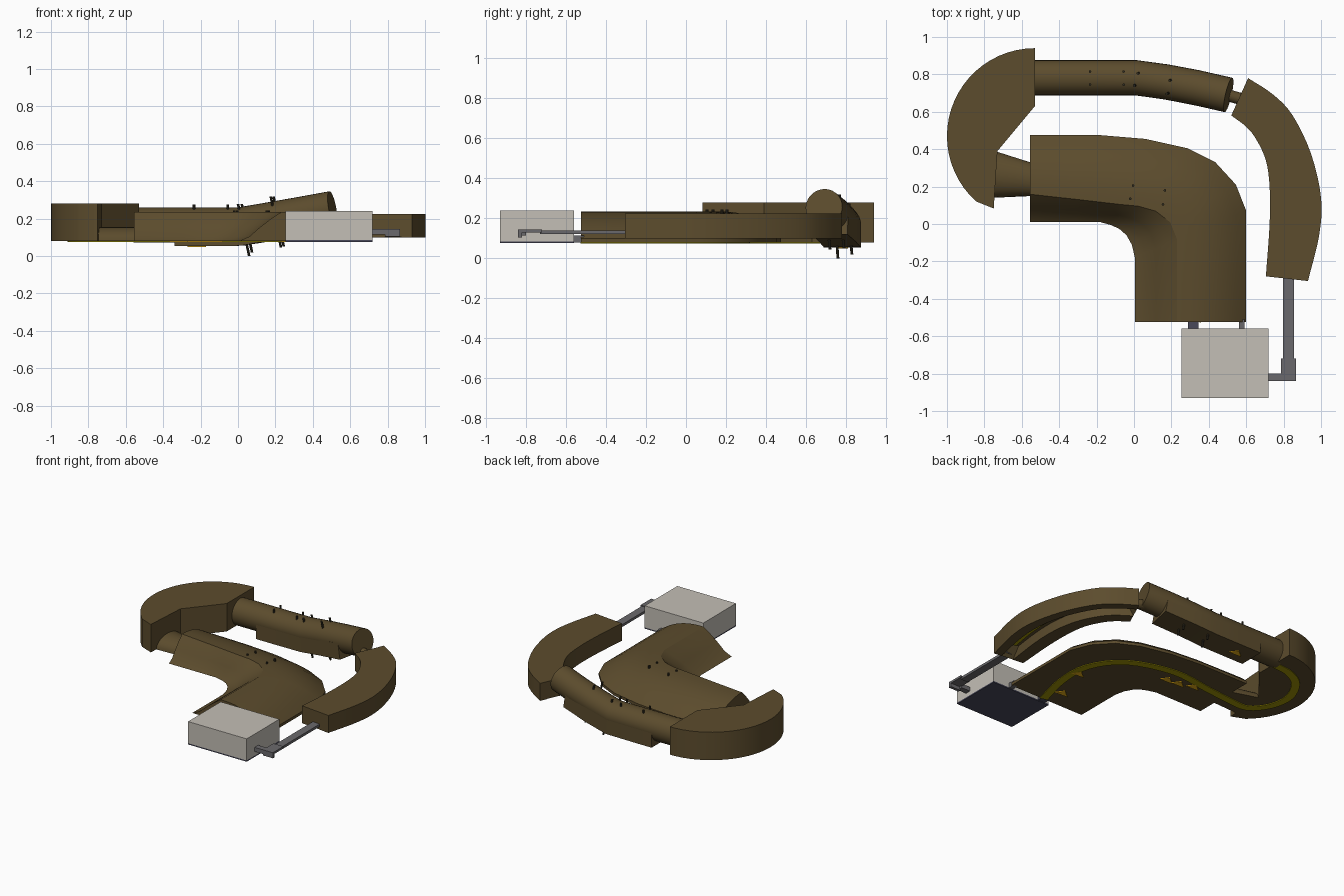
import bpy, bmesh, math
from mathutils import Vector

if "Cube" in bpy.data.objects:
    bpy.data.objects.remove(bpy.data.objects["Cube"])


def material(name, rgb):
    lin = [((c / 255 + 0.055) / 1.055) ** 2.4 if c > 10 else c / 3295 for c in rgb]
    m = bpy.data.materials.new(name)
    m.diffuse_color = (*lin, 1)
    m.use_nodes = True
    m.node_tree.nodes["Principled BSDF"].inputs["Base Color"].default_value = m.diffuse_color
    return m


BROWN = material("brown", (92, 76, 45))
PIN = material("dark_pin", (50, 46, 34))
OLIVE = material("olive_yellow", (160, 148, 5))
ORANGE = material("orange_yellow", (245, 185, 25))
PALE = material("pale_grey", (196, 191, 182))
NAVY = material("navy_grey", (72, 72, 90))
GREY = material("mid_grey", (106, 105, 108))


def loft(name, rings, mat, smooth=True):
    """Skin closed rings of points and cap both ends."""
    bm = bmesh.new()
    vs = [[bm.verts.new(p) for p in r] for r in rings]
    n = len(vs[0])
    for a, b in zip(vs, vs[1:]):
        for i in range(n):
            j = (i + 1) % n
            bm.faces.new((a[i], a[j], b[j], b[i]))
    bm.faces.new(vs[0])
    bm.faces.new(vs[-1][::-1])
    bmesh.ops.recalc_face_normals(bm, faces=bm.faces)
    me = bpy.data.meshes.new(name)
    bm.to_mesh(me)
    bm.free()
    me.materials.append(mat)
    ob = bpy.data.objects.new(name, me)
    bpy.context.collection.objects.link(ob)
    if smooth:
        bpy.ops.object.select_all(action='DESELECT')
        ob.select_set(True)
        bpy.context.view_layer.objects.active = ob
        bpy.ops.object.shade_smooth_by_angle(angle=math.radians(32))
    return ob


def prism(name, outline, z0, z1, mat, smooth=False):
    return loft(name, [[(x, y, z) for x, y in outline] for z in (z0, z1)], mat, smooth)


def box(name, x0, x1, y0, y1, z0, z1, mat):
    return prism(name, [(x0, y0), (x1, y0), (x1, y1), (x0, y1)], z0, z1, mat)


def sweep(name, path, shape, mat):
    """Sweep a (side, up) shape along a 3D path."""
    path = [Vector(p) for p in path]
    rings = []
    for i, p in enumerate(path):
        d = (path[min(i + 1, len(path) - 1)] - path[max(i - 1, 0)]).normalized()
        side = d.cross(Vector((0, 0, 1))).normalized()
        up = side.cross(d)
        rings.append([p + side * s + up * u for s, u in shape])
    return loft(name, rings, mat)


def circle(r, n):
    return [(r * math.cos(2 * math.pi * i / n), r * math.sin(2 * math.pi * i / n)) for i in range(n)]


def curve(pts, k=4):
    """Catmull-Rom points through pts."""
    p = [Vector(q) for q in pts]
    p = [2 * p[0] - p[1]] + p + [2 * p[-1] - p[-2]]
    out = []
    for i in range(1, len(p) - 2):
        a, b, c, d = p[i - 1:i + 3]
        for s in range(k):
            t = s / k
            out.append(0.5 * (2 * b + (c - a) * t + (2 * a - 5 * b + 4 * c - d) * t * t
                              + (3 * b - a - 3 * c + d) * t ** 3))
    return out + [p[-2]]


# Main bent body: sloped inner side, crest line, rounded outer side
inner = [(-.555, .01), (-.3, .01), (-.18, .01), (-.125, -.005), (-.08, -.025),
         (-.04, -.06), (-.012, -.11), (.005, -.18), (.005, -.525)]
outer = [(-.555, .475), (-.3, .475), (-.18, .475), (.06, .455), (.285, .405),
         (.435, .33), (.545, .21), (.6, .07), (.6, -.525)]
crest = [.32, .26, .23, .24, .28, .33, .37, .38, .38]
rings = []
for a, b, c in zip(inner, outer, crest):
    a, b = Vector(a), Vector(b)
    prof = [(0, .08), (c * .25, .105), (c * .5, .155), (c * .75, .198), (c, .235)]
    for k in range(1, 8):
        w = k / 7
        prof.append((c + (1 - c) * w, .235 - .135 * w ** 2.4))
    prof.append((1, .08))
    rings.append([(*a.lerp(b, t), z) for t, z in prof])
loft("main_body", rings, BROWN)

# Left half-round block
arc = [(-.53 + .47 * math.cos(math.radians(w)), .47 + .47 * math.sin(math.radians(w)))
       for w in range(90, 229, 6)]
prism("left_arc_block", arc + [(-.75, .083), (-.73, .39), (-.53, .63)], .08, .28, BROWN, True)

# Tapered half-round neck between the block and the body
neck = []
for x, y0, y1, h in ((-.76, .14, .395, .075), (-.54, .15, .325, .075)):
    neck.append([(x, (y0 + y1) / 2 + (y1 - y0) / 2 * math.cos(math.pi * i / 12),
                  .08 + h * math.sin(math.pi * i / 12)) for i in range(13)])
loft("left_neck", neck, BROWN)

# Back tube with a box-shaped skirt below
sweep("back_tube", [(-.56, .782, .166), (-.2, .782, .166), (.01, .782, .167), (.17, .76, .194),
                    (.33, .73, .222), (.505, .69, .254)], circle(.094, 28), BROWN)
sweep("back_tube_skirt", [(-.34, .782, .166), (-.2, .782, .166), (.01, .782, .167),
                          (.17, .76, .194), (.37, .72, .23)],
      [(-.093, 0), (.093, 0), (.093, -.112), (-.093, -.112)], BROWN)
sweep("back_link", [(.48, .695, .19), (.6, .66, .175)], circle(.032, 16), BROWN)

# Right curved channel, grooved below, with closed ends
r_in = curve([(.52, .58), (.6, .52), (.655, .45), (.705, .34), (.725, .2), (.725, 0), (.705, -.28)])
r_out = curve([(.61, .78), (.74, .695), (.845, .585), (.945, .38), (1, .14), (.99, -.06), (.93, -.305)])
rings = []
for i, (a, b) in enumerate(zip(r_in, r_out)):
    g = .101 if i in (0, len(r_in) - 1) else .17
    u_shape = [(0, .1), (0, .225), (1, .225), (1, .1), (.75, .1), (.75, g), (.35, g), (.35, .1)]
    rings.append([(*a.lerp(b, t), z) for t, z in u_shape])
loft("right_arc_channel", rings, BROWN)

# Olive track strip under every section
strip = [(-.028, -.003), (.028, -.003), (.028, .003), (-.028, .003)]
main_mid = [(.33, -.52), (.39, -.27), (.38, -.02), (.22, .19), (-.1, .29), (-.4, .26), (-.6, .24),
            (-.76, .24), (-.86, .36), (-.88, .52), (-.8, .68), (-.68, .76), (-.55, .78)]
sweep("front_track_strip", [(p.x, p.y, .078) for p in curve(main_mid)], strip, OLIVE)
mid = [a.lerp(b, .55) for a, b in zip(r_in, r_out)][1:-1]
sweep("right_track_strip", [(p.x, p.y, .168) for p in mid], strip, OLIVE)
for i, (x, y, z) in enumerate([(-.22, .2, .077), (-.32, .23, .077), (-.13, .19, .077),
                               (.36, -.12, .077), (.28, -.38, .077), (-.22, .78, .052)]):
    prism(f"orange_patch_{i}", [(x - .05, y - .02), (x + .05, y - .025), (x + .01, y + .03)],
          z - .003, z + .003, ORANGE)

# Control box with base plate and plugs
box("control_box", .255, .72, -.93, -.56, .085, .24, PALE)
box("control_box_base", .255, .72, -.93, -.56, .076, .085, NAVY)
box("box_plug_left", .29, .345, -.57, -.51, .08, .115, NAVY)
box("box_plug_right", .562, .592, -.57, -.51, .08, .115, GREY)

# Grey arm from the box to the right channel
box("arm_bar", .797, .855, -.73, -.27, .122, .14, GREY)
box("arm_elbow_top", .785, .865, -.84, -.72, .13, .145, GREY)
box("arm_elbow_lip", .785, .865, -.84, -.82, .105, .13, GREY)
box("arm_box_link", .71, .79, -.84, -.8, .115, .145, GREY)

# Pins through the tube and the body
pins = [((.02, .805, .278), (.075, .83, .02)), ((0, .74, .278), (.06, .76, 0)),
        ((.19, .767, .318), (.245, .79, .05)), ((.175, .695, .318), (.23, .72, .045))]
pins += [((x, y, .275), (x, y, .06)) for x in (-.235, -.055) for y in (.745, .815)]
pins += [((x, y, .244), (x, y, .085)) for x, y in ((-.005, .205), (-.02, .135), (.165, .18), (.155, .105))]
for i, (a, b) in enumerate(pins):
    a, b = Vector(a), Vector(b)
    loft(f"pin_{i}", [[p + Vector((x, y, 0)) for x, y in circle(.007, 8)] for p in (a, b)], PIN)
